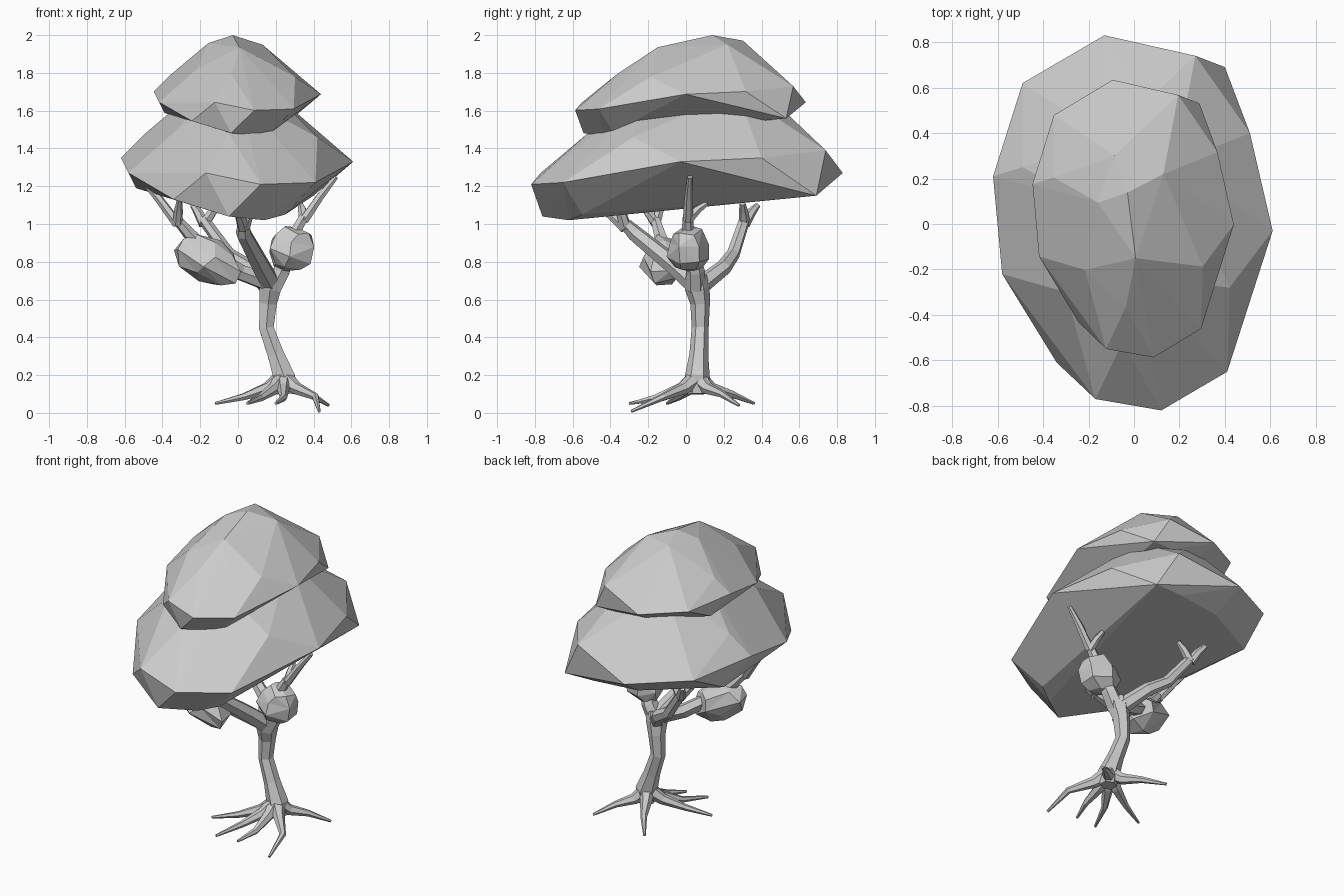
import bpy, bmesh, random
from mathutils import Vector, Matrix

if "Cube" in bpy.data.objects:
    bpy.data.objects.remove(bpy.data.objects["Cube"])


def tube(name, points):
    """Tapered six-sided limb through (x, y, z, radius) points."""
    cu = bpy.data.curves.new(name, 'CURVE')
    cu.dimensions = '3D'
    cu.bevel_depth = 1.0
    cu.bevel_resolution = 1
    cu.use_fill_caps = True
    sp = cu.splines.new('POLY')
    sp.points.add(len(points) - 1)
    sp.use_smooth = False
    for p, (x, y, z, r) in zip(sp.points, points):
        p.co = (x, y, z, 1)
        p.radius = r
    ob = bpy.data.objects.new(name, cu)
    bpy.context.collection.objects.link(ob)
    bpy.ops.object.select_all(action='DESELECT')
    ob.select_set(True)
    bpy.context.view_layer.objects.active = ob
    bpy.ops.object.convert(target='MESH')
    return bpy.context.object


def finish(name, bm):
    bmesh.ops.recalc_face_normals(bm, faces=bm.faces)
    me = bpy.data.meshes.new(name)
    bm.to_mesh(me)
    bm.free()
    ob = bpy.data.objects.new(name, me)
    bpy.context.collection.objects.link(ob)
    return ob


# Faceted canopy: rim, underside and dome points, wrapped by a hull
RIM = [(-.17, -.77, 1.27), (.12, -.82, 1.21), (.41, -.65, 1.22), (.61, -.03, 1.33),
       (.51, .40, 1.35), (.40, .69, 1.15), (.27, .74, 1.39), (-.13, .83, 1.27),
       (-.49, .62, 1.31), (-.62, .21, 1.35), (-.58, -.22, 1.27), (-.34, -.61, 1.13)]
UNDER = [(-.05, -.76, 1.04), (.14, -.62, 1.02), (.25, -.55, 1.05), (.20, .68, 1.15),
         (-.10, .64, 1.15), (-.54, .38, 1.19)]
DOME = [(-.04, .16, 1.77), (-.12, .38, 1.73), (.18, .27, 1.70), (.01, -.23, 1.68),
        (.42, -.28, 1.46), (-.30, -.30, 1.52), (-.22, .10, 1.71), (-.49, .25, 1.48),
        (.05, .55, 1.57), (-.05, -.52, 1.48)]


def canopy(name, sx, sy, sz, y0, z0):
    bm = bmesh.new()
    for x, y, z in RIM + UNDER + DOME:
        bm.verts.new((x * sx, y * sy + y0, (z - 1.02) * sz + z0))
    bmesh.ops.convex_hull(bm, input=bm.verts)
    loose = [v for v in bm.verts if not v.link_faces]
    bmesh.ops.delete(bm, geom=loose, context='VERTS')
    return finish(name, bm)


canopy("lower_canopy", 1, 1, 1, 0, 1.02)
canopy("upper_canopy", .72, .74, .71, .02, 1.467)


# Small irregular leaf clumps on the branches
def clump(name, loc, size, tilt, seed):
    rng = random.Random(seed)
    bm = bmesh.new()
    mat = (Matrix.Translation(loc) @ Matrix.Rotation(tilt, 4, 'Y')
           @ Matrix.Diagonal((*size, 1)))
    bmesh.ops.create_uvsphere(bm, u_segments=6, v_segments=5, radius=1.03)
    for v in bm.verts:
        v.co += Vector([rng.uniform(-.13, .13) for _ in range(3)])
    bmesh.ops.transform(bm, matrix=mat, verts=bm.verts)
    bmesh.ops.triangulate(bm, faces=bm.faces)
    return finish(name, bm)


clump("right_leaf_clump", (.28, .01, .865), (.135, .11, .12), .3, 3)
clump("left_leaf_clump", (-.155, -.12, .81), (.19, .12, .11), .5, 5)

# Trunk
tube("trunk", [(.25, .06, .10, .05), (.245, .06, .19, .066), (.20, .068, .31, .05),
               (.15, .075, .45, .045), (.16, .075, .58, .052), (.17, .06, .66, .066),
               (.18, .05, .72, .06)])

# Main limbs, each with forked twigs
LIMBS = {
    "right": ([(.18, .05, .66, .055), (.23, .05, .75, .05), (.28, .02, .88, .04),
               (.31, .01, .97, .032), (.35, .01, 1.04, .027)],
              [(.52, .02, 1.25), (.33, .11, 1.11)]),
    "front": ([(.17, .04, .69, .055), (.12, -.06, .78, .052), (.03, -.27, .95, .043),
               (.03, -.32, 1.0, .033)],
              [(-.01, -.46, 1.09), (.08, -.36, 1.10)]),
    "back": ([(.16, .07, .67, .05), (.06, .20, .77, .042), (-.05, .25, .84, .036),
              (-.18, .31, 1.02, .03)],
             [(-.24, .38, 1.10), (-.09, .30, 1.11)]),
    "left": ([(.16, .05, .69, .05), (.01, 0, .745, .045), (-.17, -.11, .86, .042),
              (-.26, -.14, .95, .034), (-.32, -.16, 1.02, .027)],
             [(-.52, -.09, 1.25), (-.31, -.26, 1.13)]),
}
for side, (path, twigs) in LIMBS.items():
    tube(side + "_branch", path)
    x, y, z, r = path[-1]
    for i, (tx, ty, tz) in enumerate(twigs):
        tube(f"{side}_twig_{i + 1}",
             [(x, y, z - .02, r),
              ((x + tx) / 2, (y + ty) / 2, (z + tz) / 2, r * .85),
              (tx, ty, tz, r * .5)])

# Roots splaying from the trunk foot: bend point, then tip
ROOTS = [((.03, -.04, .085), (-.12, -.10, .05)), ((.12, -.13, .08), (.05, -.30, .05)),
         ((.24, -.16, .08), (.20, -.29, .05)), ((.41, -.12, .085), (.43, -.29, .008)),
         ((.38, .19, .10), (.48, .28, .04)), ((.14, .24, .10), (.05, .36, .05))]
for i, (b, t) in enumerate(ROOTS):
    tube(f"root_{i + 1}", [(.24, .06, .19, .05),
                           (.24 + (b[0] - .24) * .4, .06 + (b[1] - .06) * .4, .13, .034),
                           (*b, .02), (*t, .008)])
